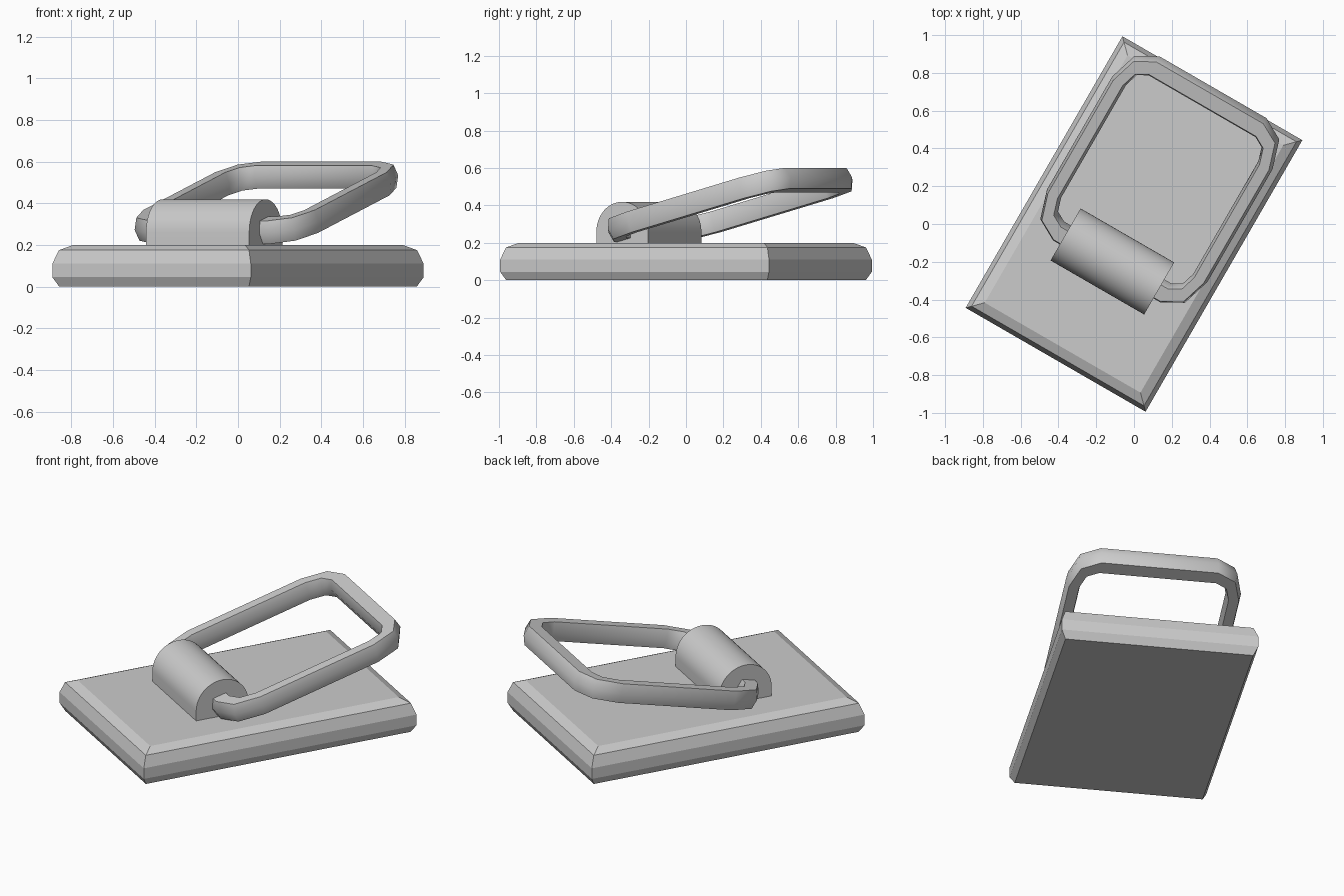
import bpy, bmesh, math
from mathutils import Matrix

cube = bpy.data.objects.get("Cube")
if cube:
    bpy.data.objects.remove(cube, do_unlink=True)

grey = bpy.data.materials.new("light_grey_metal")
grey.use_nodes = True
colour = (0.6, 0.6, 0.6, 1)
grey.diffuse_color = colour
grey.node_tree.nodes["Principled BSDF"].inputs["Base Color"].default_value = colour

TURN = Matrix.Rotation(math.radians(-30), 4, 'Z')


def loft(name, rings, closed=False, smooth=None, place=Matrix()):
    """Skin a list of equal-sized point rings, capped or joined end to end."""
    bm = bmesh.new()
    rows = [[bm.verts.new(p) for p in ring] for ring in rings]
    n = len(rows[0])
    pairs = list(zip(rows, rows[1:]))
    if closed:
        pairs.append((rows[-1], rows[0]))
    else:
        bm.faces.new(rows[0])
        bm.faces.new(rows[-1])
    for a, b in pairs:
        for i in range(n):
            j = (i + 1) % n
            bm.faces.new((a[i], a[j], b[j], b[i]))
    bmesh.ops.recalc_face_normals(bm, faces=bm.faces)
    bm.transform(TURN @ place)
    mesh = bpy.data.meshes.new(name)
    bm.to_mesh(mesh)
    bm.free()
    mesh.materials.append(grey)
    obj = bpy.data.objects.new(name, mesh)
    bpy.context.collection.objects.link(obj)
    if smooth:
        bpy.ops.object.select_all(action='DESELECT')
        obj.select_set(True)
        bpy.context.view_layer.objects.active = obj
        bpy.ops.object.shade_smooth_by_angle(angle=math.radians(smooth))
    return obj


# Base plate: stacked rectangles, each (inset, height)
def rectangle(inset, z):
    w, l = 0.55 - inset, 0.83 - inset
    return [(-w, -l, z), (w, -l, z), (w, l, z), (-w, l, z)]


loft("base_plate", [rectangle(*step) for step in
                    ((0.024, 0), (0, 0.045), (0, 0.11), (0.023, 0.175), (0.074, 0.2))])

# Barrel: arched profile with straight foot, extruded across the plate
RADIUS, FOOT, BARREL_Y = 0.159, 0.26, -0.229
arch = [(RADIUS, 0.195)]
arch += [(RADIUS * math.cos(a), FOOT + RADIUS * math.sin(a))
         for a in (math.pi * i / 24 for i in range(25))]
arch += [(-RADIUS, 0.195)]
loft("hinge_barrel", [[(x, BARREL_Y + y, z) for y, z in arch] for x in (-0.286, 0.286)],
     smooth=35)

# Pull ring: hexagonal section swept round a rounded rectangle, tilted up at the back
HALF_W, HALF_L, CORNER_W, CORNER_L = 0.447, 0.522, 0.12, 0.165
SECTION = [(0.04, 0.057), (-0.04, 0.057), (-0.06, 0), (-0.04, -0.057), (0.04, -0.057), (0.06, 0)]
rings = []
for quarter, (sx, sy) in enumerate(((1, 1), (-1, 1), (-1, -1), (1, -1))):
    for step in range(3):
        a = math.radians(90 * quarter + 45 * step)
        c, s = math.cos(a), math.sin(a)
        x = sx * (HALF_W - CORNER_W) + CORNER_W * c
        y = sy * (HALF_L - CORNER_L) + CORNER_L * s
        rings.append([(x + 0.72 * w * c, y + w * s, h) for w, h in SECTION])
tilt = Matrix.Translation((0, 0.273, 0.403)) @ Matrix.Rotation(math.radians(14.7), 4, 'X')
loft("pull_ring", rings, closed=True, smooth=45, place=tilt)
